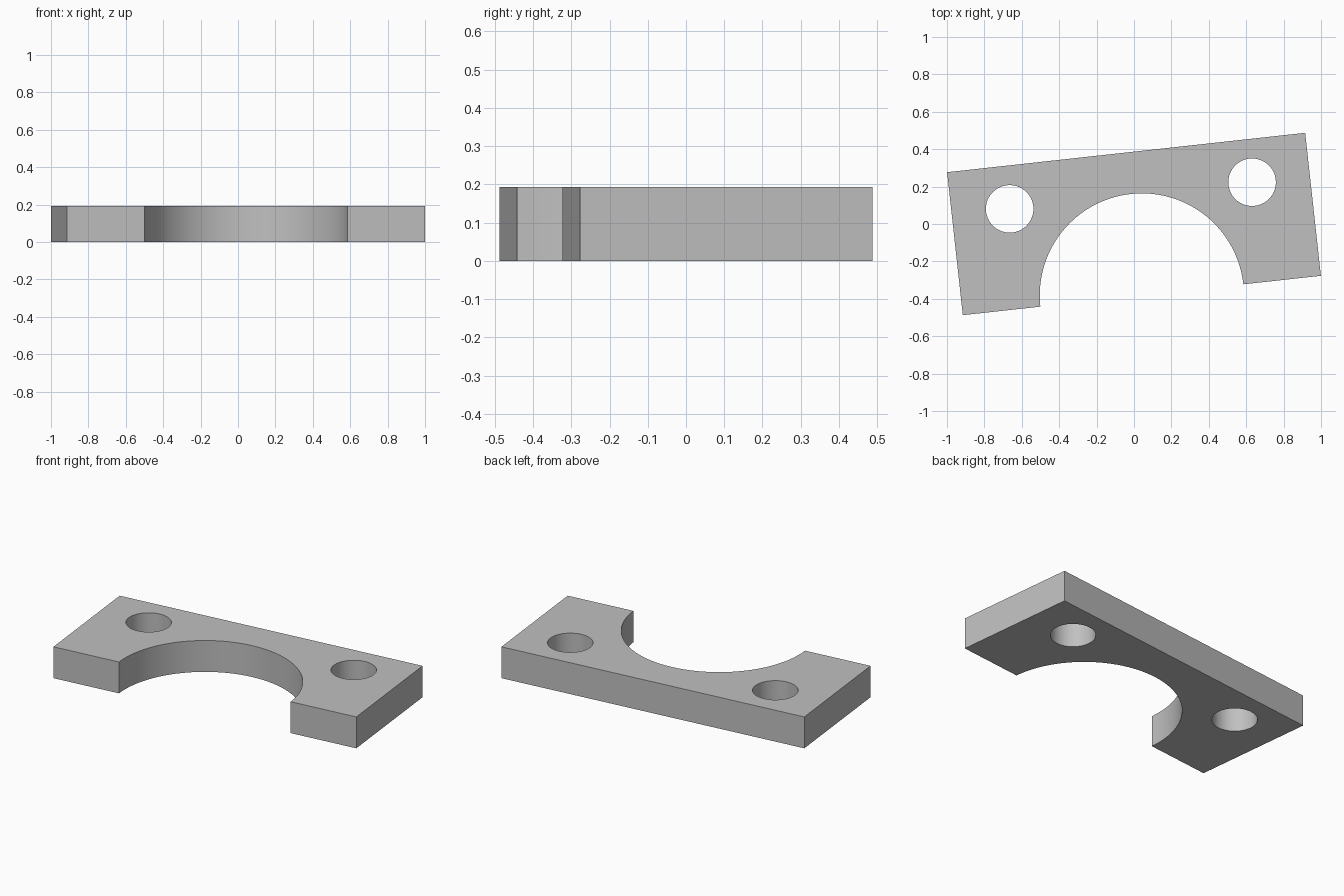
import bpy
import math

if "Cube" in bpy.data.objects:
    bpy.data.objects.remove(bpy.data.objects["Cube"], do_unlink=True)

WIDTH, DEPTH, HEIGHT = 1.926, 0.769, 0.193
TILT = math.atan2(0.21, 1.91)

grey = bpy.data.materials.new("light_grey")
grey.use_nodes = True
colour = (0.53, 0.53, 0.53, 1)
grey.diffuse_color = colour
grey.node_tree.nodes["Principled BSDF"].inputs["Base Color"].default_value = colour

# Flat rectangular plate
bpy.ops.mesh.primitive_cube_add(size=1, location=(0, 0, HEIGHT / 2))
plate = bpy.context.object
plate.name = "clamp_plate"
plate.scale = (WIDTH, DEPTH, HEIGHT)
bpy.ops.object.transform_apply(location=True, rotation=False, scale=True)
plate.data.materials.append(grey)


def drill(name, x, y, radius, sides):
    """Cut a round vertical opening through the plate."""
    bpy.ops.mesh.primitive_cylinder_add(
        vertices=sides, radius=radius, depth=1, location=(x, y, HEIGHT / 2))
    cutter = bpy.context.object
    cutter.name = name
    cutter.hide_render = True
    cutter.data.materials.append(grey)
    cut = plate.modifiers.new(name, "BOOLEAN")
    cut.operation = "DIFFERENCE"
    cut.solver = "EXACT"
    cut.object = cutter
    bpy.context.view_layer.objects.active = plate
    bpy.ops.object.modifier_apply(modifier=cut.name)
    bpy.data.objects.remove(cutter, do_unlink=True)


# Half-round saddle in the front edge, and a bolt hole on each side
drill("saddle_cutter", 0, -DEPTH / 2, 0.546, 96)
for side in (-1, 1):
    drill("bolt_hole_cutter", side * 0.652, 0.153, 0.127, 64)

# Turn the plate and smooth only its round walls
plate.rotation_euler.z = TILT
bpy.ops.object.select_all(action="DESELECT")
plate.select_set(True)
bpy.context.view_layer.objects.active = plate
bpy.ops.object.transform_apply(location=False, rotation=True, scale=False)
bpy.ops.object.shade_smooth_by_angle(angle=math.radians(30))
